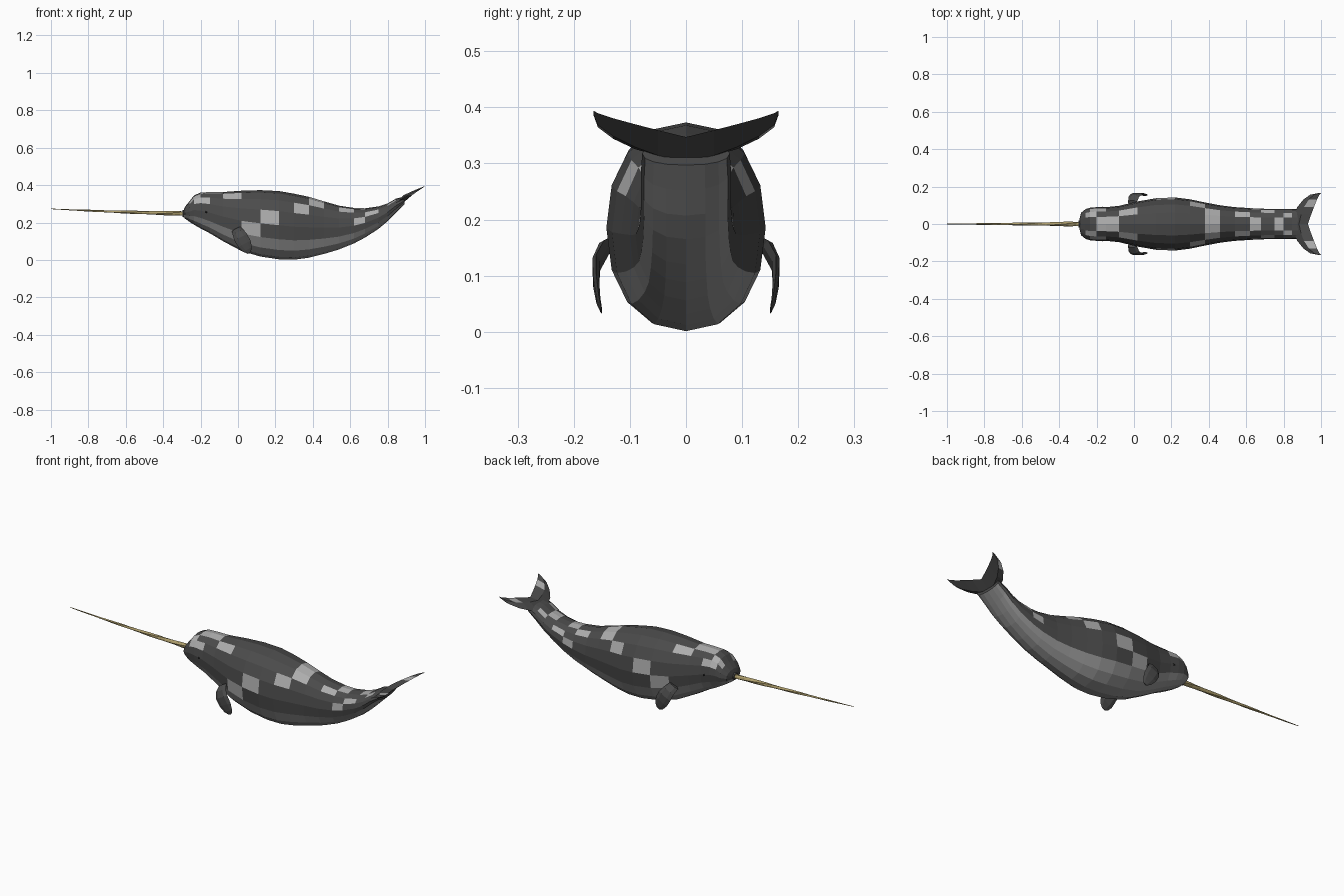
import bpy, bmesh, math
from mathutils import Vector

if "Cube" in bpy.data.objects:
    bpy.data.objects.remove(bpy.data.objects["Cube"])


def material(name, rgb):
    m = bpy.data.materials.new(name)
    m.diffuse_color = (*rgb, 1)
    m.use_nodes = True
    m.node_tree.nodes["Principled BSDF"].inputs["Base Color"].default_value = m.diffuse_color
    return m


DARK = material("dark_skin", (0.07, 0.07, 0.07))
PALE = material("pale_patch", (0.42, 0.42, 0.42))
BELLY = material("belly_skin", (0.28, 0.28, 0.28))
IVORY = material("ivory", (0.42, 0.34, 0.15))
BLACK = material("black", (0.01, 0.01, 0.01))


def loft(name, rings, mats, pick=None, mirror=False):
    """Skin closed rings of points; pick(segment, side) gives a material index."""
    bm = bmesh.new()
    vs = [[bm.verts.new(p) for p in r] for r in rings]
    n = len(rings[0])
    for i in range(len(vs) - 1):
        for k in range(n):
            j = (k + 1) % n
            f = bm.faces.new((vs[i][k], vs[i][j], vs[i + 1][j], vs[i + 1][k]))
            if pick:
                f.material_index = pick(i, k)
    bm.faces.new(vs[0])
    bm.faces.new(vs[-1])
    bmesh.ops.recalc_face_normals(bm, faces=bm.faces[:])
    me = bpy.data.meshes.new(name)
    bm.to_mesh(me)
    bm.free()
    for m in mats:
        me.materials.append(m)
    ob = bpy.data.objects.new(name, me)
    bpy.context.collection.objects.link(ob)
    if mirror:
        ob.modifiers.new("mirror", 'MIRROR').use_axis = (False, True, False)
    return ob


# Body: stations of x, top z, bottom z, half width
STATIONS = [
    (-0.292, 0.262, 0.232, 0.025), (-0.283, 0.285, 0.220, 0.060),
    (-0.258, 0.315, 0.203, 0.080), (-0.235, 0.345, 0.188, 0.087),
    (-0.20, 0.360, 0.168, 0.090), (-0.15, 0.363, 0.142, 0.090),
    (-0.08, 0.363, 0.100, 0.097), (0.02, 0.370, 0.047, 0.121),
    (0.12, 0.373, 0.018, 0.138), (0.22, 0.368, 0.003, 0.142),
    (0.30, 0.354, 0.001, 0.132), (0.38, 0.337, 0.012, 0.115),
    (0.46, 0.313, 0.032, 0.100), (0.54, 0.290, 0.056, 0.090),
    (0.62, 0.278, 0.088, 0.085), (0.68, 0.276, 0.120, 0.082),
    (0.75, 0.286, 0.165, 0.080), (0.80, 0.302, 0.207, 0.080),
    (0.845, 0.328, 0.252, 0.080), (0.89, 0.338, 0.297, 0.078)]
SIDES = 16


def power(v, e):
    return math.copysign(abs(v) ** e, v)


body = []
for x, top, bot, w in STATIONS:
    mid, h = (top + bot) / 2, (top - bot) / 2
    body.append([(x, w * power(math.sin(a), 0.88), mid + h * power(math.cos(a), 0.92))
                 for a in (2 * math.pi * k / SIDES for k in range(SIDES))])

# Pale patches: (segment, row down from the ridge), the same on both sides
PATCHES = {(2, 1), (3, 1), (3, 2), (4, 0), (4, 2), (5, 0), (6, 1), (7, 4), (8, 3),
           (10, 2), (11, 0), (11, 1), (13, 1), (14, 0), (14, 3), (15, 2), (16, 0), (17, 1)}


def skin(i, k):
    row = min(k, SIDES - 1 - k)
    if row >= 5:
        return 2
    return 1 if (i, row) in PATCHES else 0


loft("body", body, [DARK, PALE, BELLY], skin)

# Tail flukes: span y, leading x, trailing x, half thickness
fluke = []
for y, lead, trail, t in [(0, 0.85, 0.930, 0.020), (0.05, 0.857, 0.947, 0.018),
                          (0.09, 0.873, 0.962, 0.014), (0.13, 0.905, 0.978, 0.010),
                          (0.157, 0.942, 0.992, 0.006), (0.165, 0.985, 1.0, 0.002)]:
    def height(x):
        return 0.312 + 0.5 * (x - 0.86) + 0.012 * y / 0.165
    m = lead * 0.6 + trail * 0.4
    fluke.append([(lead, y, height(lead)), (m, y, height(m) + t),
                  (trail, y, height(trail)), (m, y, height(m) - t)])
loft("tail_flukes", fluke, [DARK, PALE],
     lambda i, k: 1 if (i, k) in {(2, 1), (3, 3)} else 0, mirror=True)

# Flippers: centre, half chord, half thickness
chord = Vector((0.88, 0, 0.47))
flipper = []
for c, w, t in [((-0.01, 0.115, 0.165), 0.026, 0.012), ((0.0, 0.146, 0.148), 0.032, 0.010),
                ((0.015, 0.160, 0.120), 0.038, 0.008), ((0.035, 0.160, 0.085), 0.037, 0.006),
                ((0.051, 0.156, 0.055), 0.026, 0.004), ((0.060, 0.151, 0.037), 0.009, 0.002)]:
    out = Vector((0, 1, 0.3))
    flipper.append([Vector(c) + chord * w * math.cos(a) + out * t * math.sin(a)
                    for a in (math.pi * k / 3 for k in range(6))])
loft("flippers", flipper, [DARK], mirror=True)

# Tusk: slightly sagging, twisted taper
tusk = []
for i in range(19):
    t = i / 18
    x = -0.27 - 0.73 * t
    z = 0.248 + 0.012 * t + 0.013 * t * t
    r = 0.0125 * (1 - t) + 0.0015
    tusk.append([(x, r * (1 if k % 2 else 0.85) * math.cos(k * math.pi / 4 + i * 0.3),
                  z + r * (1 if k % 2 else 0.85) * math.sin(k * math.pi / 4 + i * 0.3))
                 for k in range(8)])
loft("tusk", tusk, [IVORY])

# Dark gum collar round the tusk base
loft("tusk_collar", [[(x, r * math.cos(k * math.pi / 4), 0.248 + r * math.sin(k * math.pi / 4))
                      for k in range(8)] for x, r in ((-0.28, 0.024), (-0.298, 0.017))], [DARK])

# Eyes
for side in (-1, 1):
    bpy.ops.mesh.primitive_uv_sphere_add(segments=8, ring_count=6, radius=0.009,
                                         location=(-0.17, side * 0.086, 0.256))
    eye = bpy.context.object
    eye.name = "eye"
    eye.scale = (1, 0.7, 0.8)
    eye.data.materials.append(BLACK)
